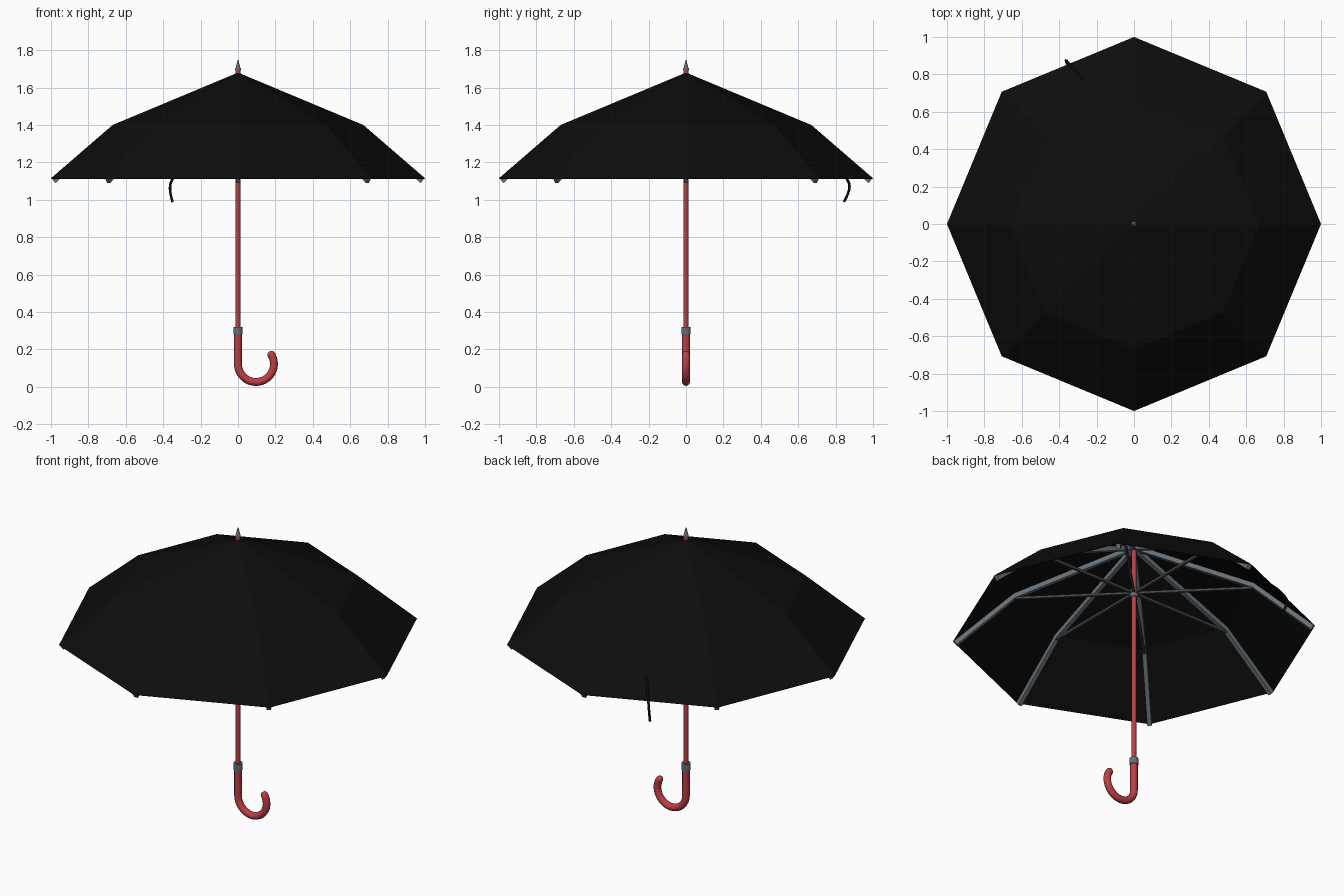
import bpy, bmesh, math
from mathutils import Vector, Matrix

cube = bpy.data.objects.get("Cube")
if cube:
    bpy.data.objects.remove(cube, do_unlink=True)

SIDES = 8
APEX, KNEE, RIM = (0, 1.68), (0.67, 1.40), (1.0, 1.115)


def material(name, rgb):
    m = bpy.data.materials.new(name)
    m.use_nodes = True
    m.diffuse_color = (*rgb, 1)
    m.node_tree.nodes["Principled BSDF"].inputs["Base Color"].default_value = (*rgb, 1)
    return m


RED = material("red_lacquer", (0.5, 0.05, 0.06))
METAL = material("grey_metal", (0.13, 0.16, 0.18))
DARK = material("dark_metal", (0.06, 0.065, 0.07))
FABRIC = material("black_fabric", (0.004, 0.004, 0.004))


def add_mesh(name, bm, mat, smooth=False):
    bmesh.ops.recalc_face_normals(bm, faces=bm.faces)
    me = bpy.data.meshes.new(name)
    bm.to_mesh(me)
    bm.free()
    me.materials.append(mat)
    ob = bpy.data.objects.new(name, me)
    bpy.context.collection.objects.link(ob)
    if smooth:
        shade(ob)
    return ob


def shade(ob):
    bpy.ops.object.select_all(action="DESELECT")
    ob.select_set(True)
    bpy.context.view_layer.objects.active = ob
    bpy.ops.object.shade_smooth_by_angle(angle=math.radians(40))


def lathe(name, profile, mat, steps=20, smooth=True):
    """Revolve (radius, z) points around the z axis."""
    bm = bmesh.new()
    verts = [bm.verts.new((r, 0, z)) for r, z in profile]
    edges = [bm.edges.new(pair) for pair in zip(verts, verts[1:])]
    bmesh.ops.spin(bm, geom=verts + edges, cent=(0, 0, 0), axis=(0, 0, 1),
                   angle=math.tau, steps=steps)
    bmesh.ops.remove_doubles(bm, verts=bm.verts, dist=0.0005)
    return add_mesh(name, bm, mat, smooth)


def radial_bars(name, outline, width, mat):
    """Extrude an (r, z) outline to a bar and repeat it at every corner."""
    bm = bmesh.new()
    for i in range(SIDES):
        turn = Matrix.Rotation(math.tau * i / SIDES, 3, "Z")
        face = bm.faces.new([bm.verts.new(turn @ Vector((r, -width / 2, z)))
                             for r, z in outline])
        ext = bmesh.ops.extrude_face_region(bm, geom=[face], use_keep_orig=True)
        moved = [g for g in ext["geom"] if isinstance(g, bmesh.types.BMVert)]
        bmesh.ops.translate(bm, verts=moved, vec=turn @ Vector((0, width, 0)))
    return add_mesh(name, bm, mat)


def tube(name, points, radius, mat, radii=None, kind="POLY"):
    cu = bpy.data.curves.new(name, "CURVE")
    cu.dimensions = "3D"
    cu.bevel_depth = radius
    cu.bevel_resolution = 4
    cu.use_fill_caps = True
    sp = cu.splines.new(kind)
    sp.points.add(len(points) - 1)
    for i, (p, co) in enumerate(zip(sp.points, points)):
        p.co = (*co, 1)
        p.radius = radii[i] if radii else 1
    if kind == "NURBS":
        sp.use_endpoint_u = True
        sp.order_u = 3
    cu.materials.append(mat)
    ob = bpy.data.objects.new(name, cu)
    bpy.context.collection.objects.link(ob)
    bpy.ops.object.select_all(action="DESELECT")
    ob.select_set(True)
    bpy.context.view_layer.objects.active = ob
    bpy.ops.object.convert(target="MESH")
    shade(bpy.context.object)


# Eight-panel canopy with a thin fabric thickness
canopy = lathe("canopy", [APEX, KNEE, RIM], FABRIC, SIDES, smooth=False)
solid = canopy.modifiers.new("fabric_thickness", "SOLIDIFY")
solid.thickness = 0.004
solid.offset = -1

# Ribs follow the canopy folds, with square-cut ends below the rim
radial_bars("ribs", [(0.012, 1.671), (0.668, 1.397), (0.994, 1.113),
                     (0.977, 1.089), (0.655, 1.370), (0.012, 1.640)], 0.024, METAL)

# Stretchers reach from the runner to the rib knees
radial_bars("stretchers", [(0.01, 1.378), (0.66, 1.378), (0.66, 1.364), (0.01, 1.364)],
            0.014, DARK)
lathe("runner", [(0, 1.345), (0.018, 1.345), (0.024, 1.355), (0.024, 1.385),
                 (0.018, 1.395), (0, 1.395)], METAL)

# Shaft, collar and top spike
lathe("shaft", [(0, 0.27), (0.013, 0.27), (0.013, 1.70), (0, 1.70)], RED)
lathe("collar", [(0, 0.28), (0.025, 0.28), (0.025, 0.32), (0, 0.32)], METAL)
lathe("top_spike", [(0, 1.695), (0.015, 1.695), (0.015, 1.703), (0.011, 1.71),
                    (0.003, 1.745), (0, 1.747)], METAL)

# Crook handle with a rounded end
bend, centre_z = 0.096, 0.122
crook = [(0, 0, 0.29)]
for i in range(33):
    a = math.pi + math.radians(212) * i / 32
    crook.append((bend + bend * math.cos(a), 0, centre_z + bend * math.sin(a)))
last = Vector(crook[-1])
ahead = (last - Vector(crook[-2])).normalized()
ends = [(0.008, 0.9), (0.014, 0.7), (0.018, 0.35)]
crook += [tuple(last + ahead * d) for d, _ in ends]
tube("handle", crook, 0.021, RED, [1] * 34 + [r for _, r in ends])

# Closing strap lying on a back panel and hanging over the rim
tube("strap", [(-0.27, 0.77, 1.217), (-0.31, 0.815, 1.175), (-0.345, 0.855, 1.125),
               (-0.372, 0.885, 1.06), (-0.35, 0.845, 0.99)], 0.007, FABRIC, kind="NURBS")
